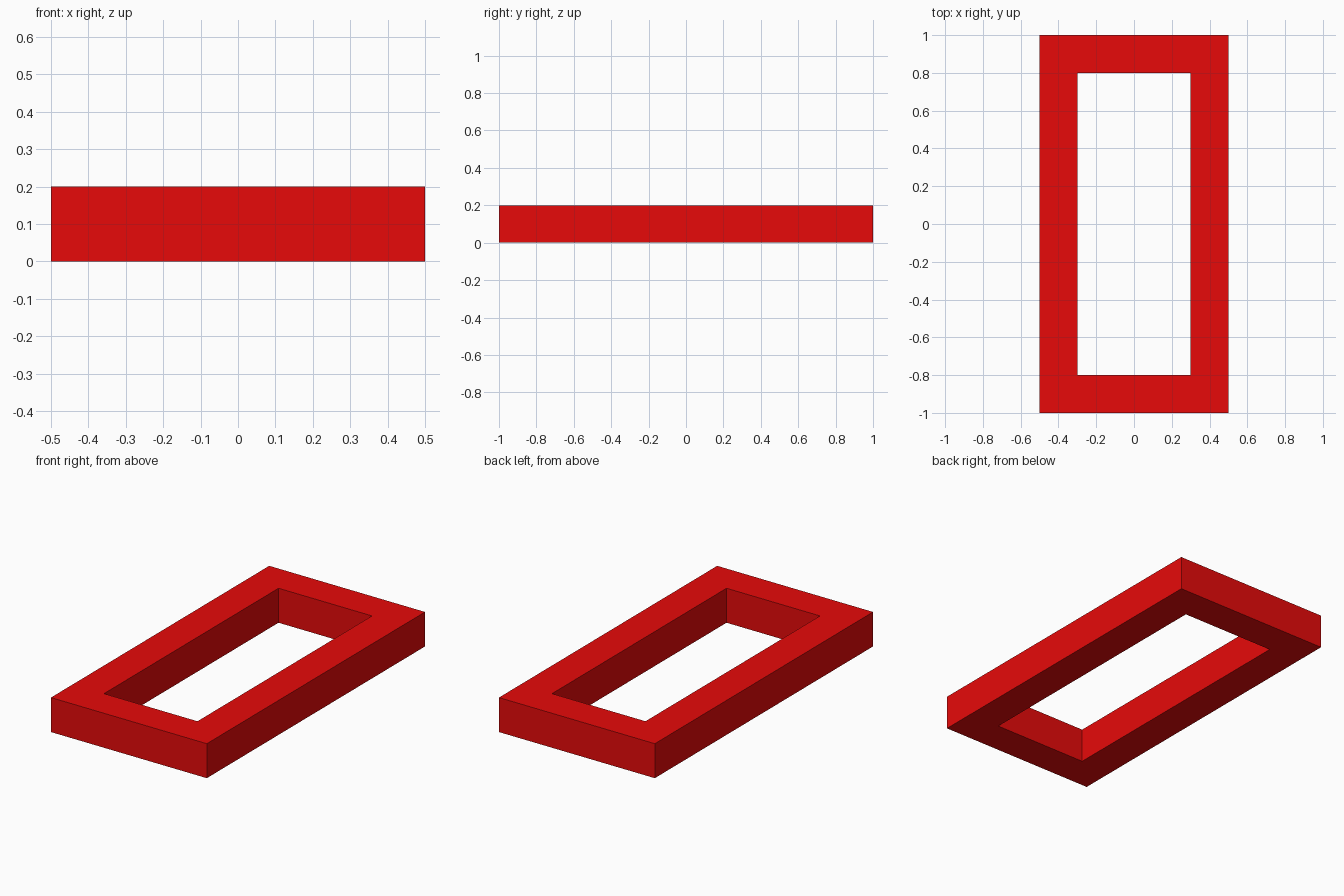
import bpy
import bmesh

if "Cube" in bpy.data.objects:
    bpy.data.objects.remove(bpy.data.objects["Cube"])

OUTER = (0.5, 1.0)   # half sizes of the outer edge
INNER = (0.3, 0.8)   # half sizes of the opening
HEIGHT = 0.2


def ring(bm, half, z):
    """Four corner vertices of a rectangle, counter-clockwise."""
    hx, hy = half
    return [bm.verts.new((sx * hx, sy * hy, z))
            for sx, sy in ((-1, -1), (1, -1), (1, 1), (-1, 1))]


# Rectangular frame: closed loop of a square cross-section with mitred corners
bm = bmesh.new()
loops = [ring(bm, OUTER, 0), ring(bm, OUTER, HEIGHT),
         ring(bm, INNER, HEIGHT), ring(bm, INNER, 0)]
for a, b in zip(loops, loops[1:] + loops[:1]):
    for i in range(4):
        j = (i + 1) % 4
        bm.faces.new((a[i], a[j], b[j], b[i]))
bmesh.ops.recalc_face_normals(bm, faces=bm.faces)

mesh = bpy.data.meshes.new("rectangular_frame")
bm.to_mesh(mesh)
bm.free()
frame = bpy.data.objects.new("rectangular_frame", mesh)
bpy.context.collection.objects.link(frame)

# Red colour
red = bpy.data.materials.new("red")
red.diffuse_color = (0.8, 0.003, 0.003, 1)
red.use_nodes = True
red.node_tree.nodes["Principled BSDF"].inputs["Base Color"].default_value = red.diffuse_color
mesh.materials.append(red)
